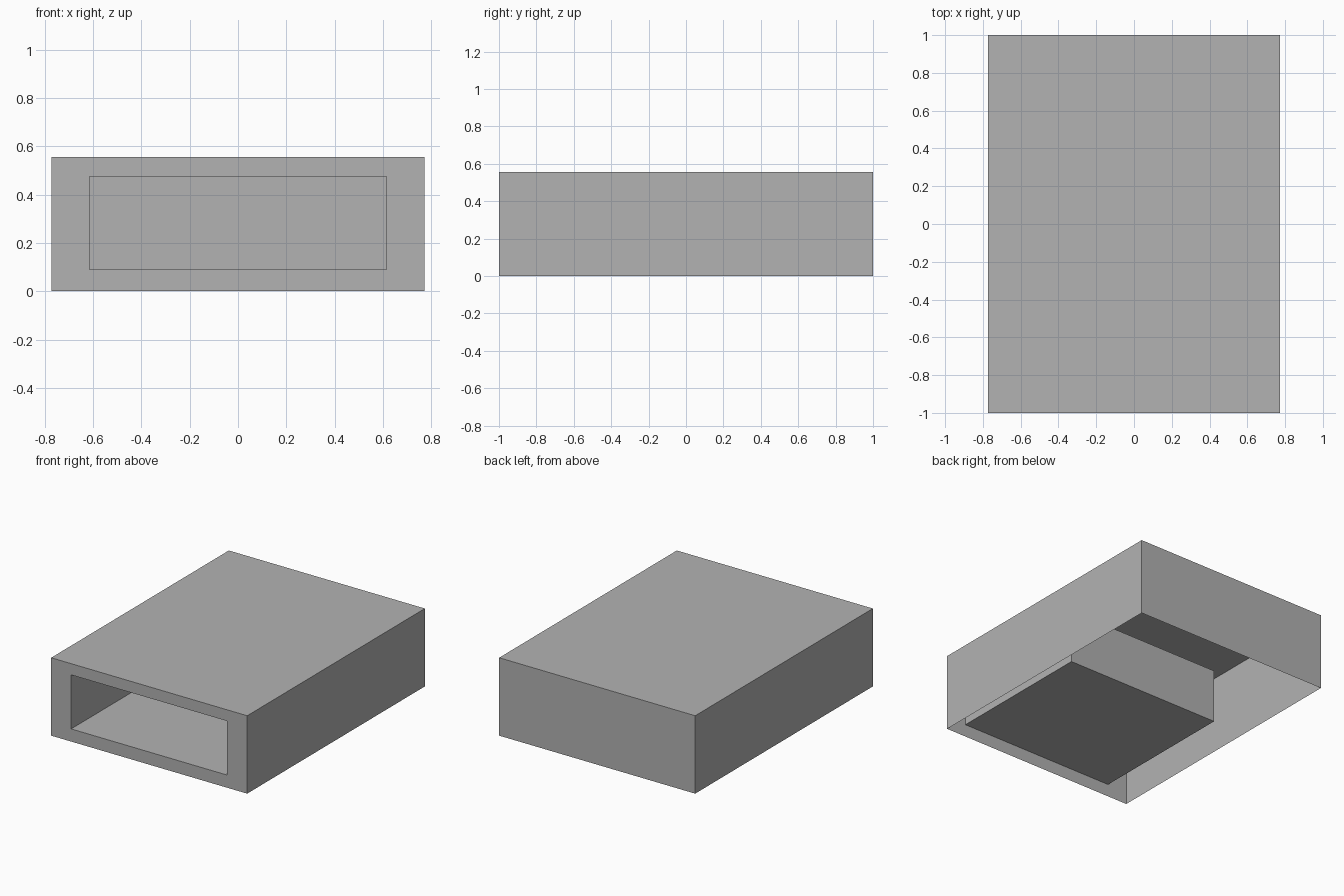
import bpy
import bmesh
from mathutils import Vector

default = bpy.data.objects.get("Cube")
if default:
    bpy.data.objects.remove(default, do_unlink=True)

WIDTH, DEPTH, HEIGHT = 1.545, 2.0, 0.555
SLOT_X, SLOT_BOTTOM, SLOT_TOP = 0.615, 0.09, 0.475
POCKET_BACK = 0.09

grey = bpy.data.materials.new("plain_grey")
grey.use_nodes = True
colour = (0.448, 0.448, 0.448, 1.0)
grey.diffuse_color = colour
grey.node_tree.nodes["Principled BSDF"].inputs["Base Color"].default_value = colour


def inset_to_slot(bm, face, y):
    """Inset a face and place its new rim on the slot outline at depth y."""
    bmesh.ops.inset_individual(bm, faces=[face], thickness=0.02)
    middle = face.calc_center_median()
    for v in face.verts:
        x = SLOT_X if v.co.x > middle.x else -SLOT_X
        z = SLOT_TOP if v.co.z > middle.z else SLOT_BOTTOM
        v.co = Vector((x, y, z))
    bm.normal_update()


bm = bmesh.new()

# Thin outer shell, open underneath
bmesh.ops.create_cube(bm, size=1.0)
bmesh.ops.scale(bm, vec=(WIDTH, DEPTH, HEIGHT), verts=bm.verts)
bmesh.ops.translate(bm, vec=(0, 0, HEIGHT / 2), verts=bm.verts)
bm.normal_update()
bottom = min(bm.faces, key=lambda f: f.normal.z)
bmesh.ops.delete(bm, geom=[bottom], context="FACES_ONLY")

# Front frame, then the closed pocket running back from its opening
front = min(bm.faces, key=lambda f: f.normal.y)
inset_to_slot(bm, front, -DEPTH / 2)
inset_to_slot(bm, front, POCKET_BACK)

mesh = bpy.data.meshes.new("slotted_housing")
bm.to_mesh(mesh)
bm.free()
mesh.materials.append(grey)
housing = bpy.data.objects.new("slotted_housing", mesh)
bpy.context.collection.objects.link(housing)
